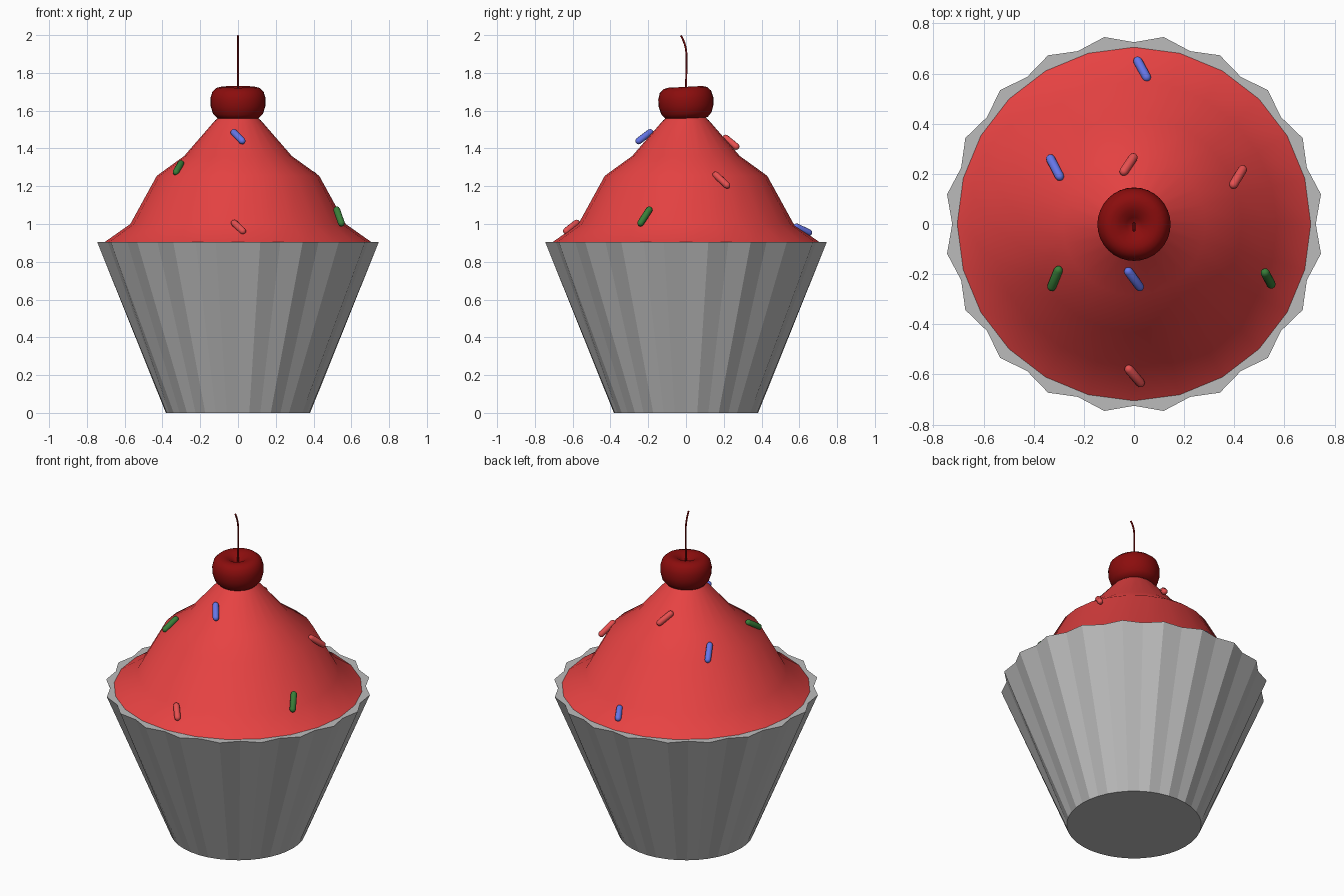
import bpy, bmesh
from math import cos, sin, pi, radians
from mathutils import Vector

cube = bpy.data.objects.get("Cube")
if cube:
    bpy.data.objects.remove(cube, do_unlink=True)


def material(name, rgb):
    m = bpy.data.materials.new(name)
    m.use_nodes = True
    m.diffuse_color = (*rgb, 1)
    m.node_tree.nodes["Principled BSDF"].inputs["Base Color"].default_value = (*rgb, 1)
    return m


paper = material("grey paper", (0.5, 0.5, 0.5))
icing = material("red icing", (0.8, 0.055, 0.055))
cherry_red = material("dark cherry red", (0.26, 0.004, 0.004))
sugar = {
    "blue": material("blue sugar", (0.13, 0.18, 0.8)),
    "green": material("green sugar", (0.04, 0.21, 0.04)),
    "red": material("red sugar", (0.8, 0.08, 0.08)),
}


def finish(bm, name, mat, smooth):
    bmesh.ops.recalc_face_normals(bm, faces=bm.faces)
    mesh = bpy.data.meshes.new(name)
    bm.to_mesh(mesh)
    bm.free()
    mesh.materials.append(mat)
    for p in mesh.polygons:
        p.use_smooth = smooth
    obj = bpy.data.objects.new(name, mesh)
    bpy.context.collection.objects.link(obj)
    return obj


def loft(name, rings, mat, smooth=True, cap_start=True, cap_end=True):
    """Skin a list of equal-length vertex rings."""
    bm = bmesh.new()
    loops = [[bm.verts.new(p) for p in ring] for ring in rings]
    for a, b in zip(loops, loops[1:]):
        for i in range(len(a)):
            j = (i + 1) % len(a)
            bm.faces.new((a[i], a[j], b[j], b[i]))
    if cap_start:
        bm.faces.new(loops[0])
    if cap_end:
        bm.faces.new(loops[-1])
    return finish(bm, name, mat, smooth)


def circle(r, z, n):
    return [(r * cos(2 * pi * i / n), r * sin(2 * pi * i / n), z) for i in range(n)]


# Pleated paper cup: round base, zigzag rim
PLEATS = 20
RIM = 0.905


def pleated(r_valley, r_peak, z):
    ring = []
    for i in range(2 * PLEATS):
        r = r_peak if i % 2 else r_valley
        a = pi * i / PLEATS
        ring.append((r * cos(a), r * sin(a), z))
    return ring


loft("paper_cup", [pleated(0.382, 0.382, 0), pleated(0.725, 0.755, RIM)], paper, smooth=False)

# Swirled icing mound
mound = [(0.705, RIM), (0.57, 1.0), (0.43, 1.255), (0.285, 1.36), (0.12, 1.55), (0.06, 1.6)]
loft("icing", [circle(r, z, 24) for r, z in mound], icing, cap_start=False)

# Cherry with a dimpled top, leaning slightly
outline = [(0.01, -0.07), (0.07, -0.084), (0.11, -0.08), (0.133, -0.055), (0.145, -0.015),
           (0.146, 0.025), (0.136, 0.06), (0.115, 0.08), (0.09, 0.086), (0.06, 0.08),
           (0.03, 0.062), (0.008, 0.045)]
cherry = loft("cherry", [circle(r, z, 32) for r, z in outline], cherry_red)
cherry.location = (0, 0, 1.64)
cherry.rotation_euler.x = radians(3)

# Curved stem
curve = bpy.data.curves.new("cherry_stem", "CURVE")
curve.dimensions = "3D"
curve.bevel_depth = 0.005
curve.bevel_resolution = 2
curve.use_fill_caps = True
spline = curve.splines.new("NURBS")
path = [(0, 0, 1.66), (0, 0, 1.77), (0, 0.006, 1.88), (0, 0, 1.95), (0, -0.027, 1.998)]
spline.points.add(len(path) - 1)
for point, co in zip(spline.points, path):
    point.co = (*co, 1)
spline.use_endpoint_u = True
spline.order_u = 4
curve.materials.append(cherry_red)
bpy.context.collection.objects.link(bpy.data.objects.new("cherry_stem", curve))


# Sugar sprinkles: capsules between two end points
def sprinkle(name, start, end, mat, r=0.018):
    start, end = Vector(start), Vector(end)
    half = (end - start).length / 2
    arc = [radians(a) for a in (5, 30, 60, 90)]
    rings = [circle(r * sin(a), -half - r * cos(a), 12) for a in arc]
    rings += [circle(r * sin(a), half + r * cos(a), 12) for a in reversed(arc)]
    obj = loft(name, rings, mat)
    obj.location = (start + end) / 2
    obj.rotation_mode = "QUATERNION"
    obj.rotation_quaternion = (end - start).to_track_quat("Z", "Y")


sprinkles = [
    ("blue", (0.015, 0.65, 0.955), (0.05, 0.585, 0.985)),
    ("blue", (-0.333, 0.26, 1.265), (-0.297, 0.19, 1.32)),
    ("blue", (-0.022, -0.19, 1.485), (0.022, -0.25, 1.44)),
    ("red", (-0.003, 0.265, 1.41), (-0.04, 0.21, 1.455)),
    ("red", (0.433, 0.217, 1.205), (0.397, 0.158, 1.26)),
    ("red", (-0.02, -0.58, 1.005), (0.025, -0.633, 0.963)),
    ("green", (-0.302, -0.185, 1.32), (-0.328, -0.25, 1.275)),
    ("green", (0.523, -0.195, 1.075), (0.547, -0.24, 1.005)),
]
for i, (colour, start, end) in enumerate(sprinkles):
    sprinkle(f"{colour}_sprinkle_{i + 1}", start, end, sugar[colour])
